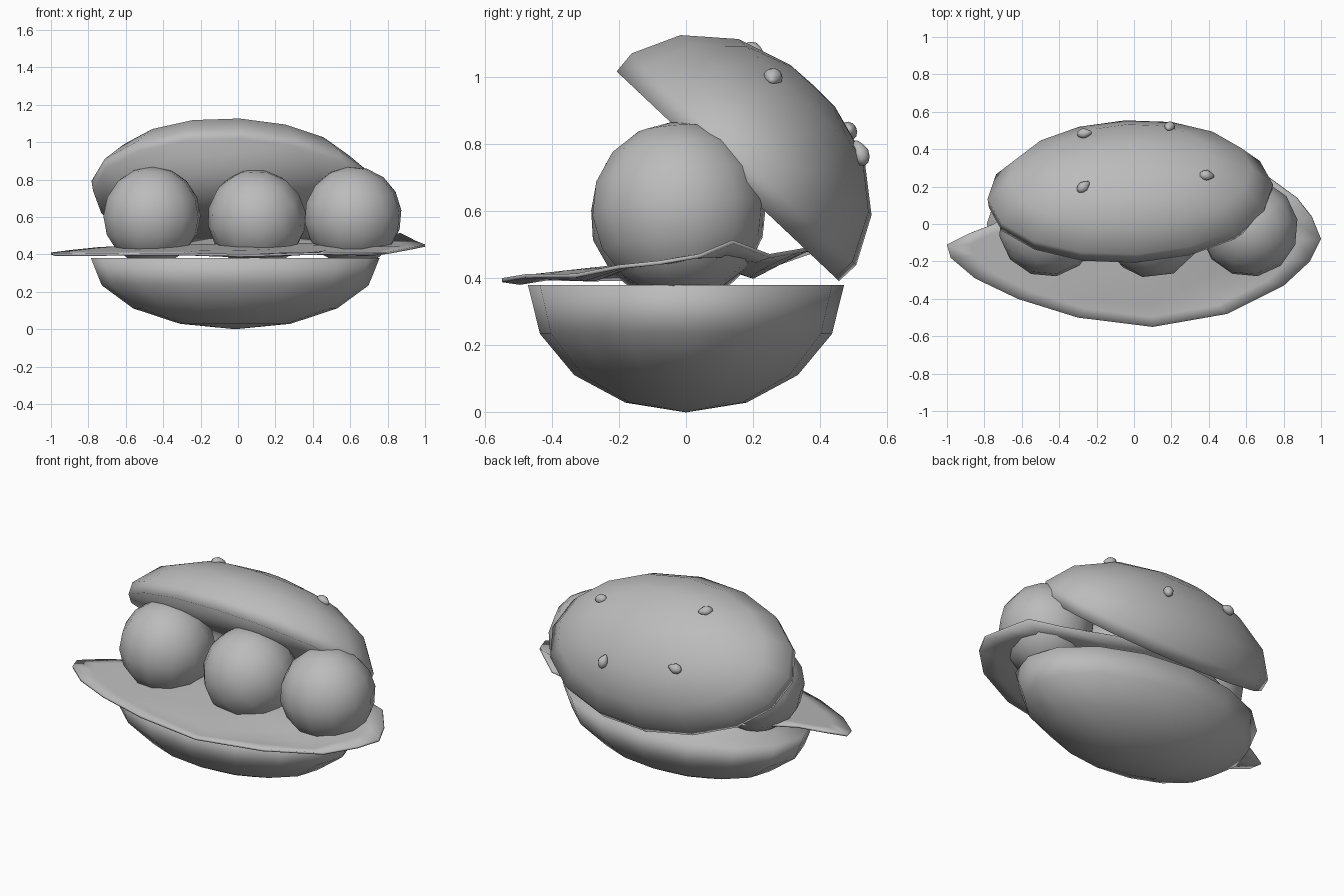
import bpy, bmesh
from math import sin, cos, pi, radians, exp
from mathutils import Matrix, Vector, Euler

cube = bpy.data.objects.get("Cube")
if cube:
    bpy.data.objects.remove(cube)

grey = bpy.data.materials.new("plain grey")
grey.use_nodes = True
grey.diffuse_color = (0.5, 0.5, 0.5, 1)
grey.node_tree.nodes["Principled BSDF"].inputs["Base Color"].default_value = grey.diffuse_color


def finish(bm, name, matrix=None):
    """Turn a bmesh into a smooth grey object."""
    bmesh.ops.recalc_face_normals(bm, faces=bm.faces)
    for f in bm.faces:
        f.smooth = True
    mesh = bpy.data.meshes.new(name)
    bm.to_mesh(mesh)
    bm.free()
    mesh.materials.append(grey)
    obj = bpy.data.objects.new(name, mesh)
    bpy.context.collection.objects.link(obj)
    if matrix:
        obj.matrix_world = matrix
    return obj


def skin(bm, rings, tip=None):
    """Bridge rings of equal length, closing the last one to a tip."""
    n = len(rings[0])
    for a, b in zip(rings, rings[1:]):
        for i in range(n):
            j = (i + 1) % n
            bm.faces.new((a[i], a[j], b[j], b[i]))
    if tip:
        for i in range(n):
            bm.faces.new((rings[-1][i], rings[-1][(i + 1) % n], tip))


def bun(name, rx, ry, profile, height, matrix):
    """Oval half loaf with a flat cut face at local z = 0."""
    bm = bmesh.new()
    rings = [[bm.verts.new((rx * r * cos(i * pi / 8), ry * r * sin(i * pi / 8), z))
              for i in range(16)] for r, z in profile]
    skin(bm, rings, bm.verts.new((0, 0, height)))
    bm.faces.new(rings[0])
    return finish(bm, name, matrix)


# Bottom bun
quarter = [(cos(k * pi / 8), -0.38 * sin(k * pi / 8)) for k in range(4)]
bun("bottom_bun", 0.772, 0.472, quarter, -0.38, Matrix.Translation((-0.015, 0, 0.38)))

# Top bun, hinged open towards the back
top_frame = (Matrix.Translation((-0.02, 0.125, 0.705))
             @ Matrix.Rotation(radians(-43.3), 4, 'X') @ Matrix.Rotation(radians(4), 4, 'Z'))
dome = [(0.99, 0), (1, 0.07), (0.85, 0.21), (0.56, 0.32), (0.2, 0.37)]
bun("top_bun", 0.765, 0.462, dome, 0.373, top_frame)

# Seeds on the top bun
seeds = [((0.39, 0.26, 1.0), 210), ((0.19, 0.52, 0.775), 80),
         ((-0.27, 0.2, 1.08), 200), ((-0.265, 0.485, 0.84), 170)]
for k, (place, spin) in enumerate(seeds):
    local = top_frame.inverted() @ Vector(place)
    out = Vector((local.x / 0.6, local.y / 0.21, local.z / 0.14)).normalized()
    out = top_frame.to_3x3() @ out
    bm = bmesh.new()
    bmesh.ops.create_uvsphere(bm, u_segments=10, v_segments=6, radius=1)
    for v in bm.verts:                      # pinch one end into a teardrop
        pinch = 1 - 0.45 * max(0, v.co.x)
        v.co = Vector((v.co.x * 0.042, v.co.y * pinch * 0.029, v.co.z * pinch * 0.026))
    turn = out.to_track_quat('Z', 'Y').to_matrix().to_4x4()
    finish(bm, f"seed_{k + 1}",
           Matrix.Translation(place) @ turn @ Matrix.Rotation(radians(spin), 4, 'Z'))

# Meatballs, faceted balls tilted differently
balls = [((-0.46, -0.02, 0.605), (4, 0, 10)), ((0.1, -0.025, 0.59), (0, -35, 25)),
         ((0.615, -0.02, 0.605), (0, -8, 40))]
for k, (place, tilt) in enumerate(balls):
    bm = bmesh.new()
    bmesh.ops.create_uvsphere(bm, u_segments=12, v_segments=8, radius=0.264)
    turn = Euler([radians(a) for a in tilt]).to_matrix().to_4x4()
    finish(bm, f"meatball_{k + 1}", Matrix.Translation(place) @ turn)

# Lettuce leaf, a wavy thin sheet
outline = [(1, -.08), (.95, .04), (.87, .14), (.72, .25), (.45, .33), (.2, .4), (-.1, .42),
           (-.4, .3), (-.6, .1), (-.75, 0), (-.88, -.05), (-1, -.11), (-.98, -.18), (-.85, -.29),
           (-.62, -.4), (-.3, -.5), (.1, -.55), (.5, -.48), (.8, -.33), (.94, -.2)]


def bump(x, y, cx, cy, wx, wy):
    return exp(-((x - cx) / wx) ** 2 - ((y - cy) / wy) ** 2)


def leaf_height(x, y):
    z = 0.455 + 0.1 * y - 0.04 * max(0, -x) ** 2
    z -= 0.04 * bump(x, y, 0.55, -0.31, 0.25, 0.08)
    z -= 0.02 * bump(x, y, 0.1, -0.48, 0.12, 0.06)
    z -= 0.07 * bump(x, y, 0, 0.2, 0.6, 0.1)
    return z + 0.05 * bump(x, y, 0.88, 0.12, 0.08, 0.08)


bm = bmesh.new()
cx, cy = 0.05, -0.1
rings = []
for s in (1, 0.88, 0.74, 0.58, 0.4, 0.2):
    ring = []
    for x, y in outline:
        px, py = cx + s * (x - cx), cy + s * (y - cy)
        ring.append(bm.verts.new((px, py, leaf_height(px, py))))
    rings.append(ring)
skin(bm, rings, bm.verts.new((cx, cy, leaf_height(cx, cy))))
leaf = finish(bm, "lettuce_leaf")
thick = leaf.modifiers.new("thickness", 'SOLIDIFY')
thick.thickness = 0.012
thick.offset = 0
